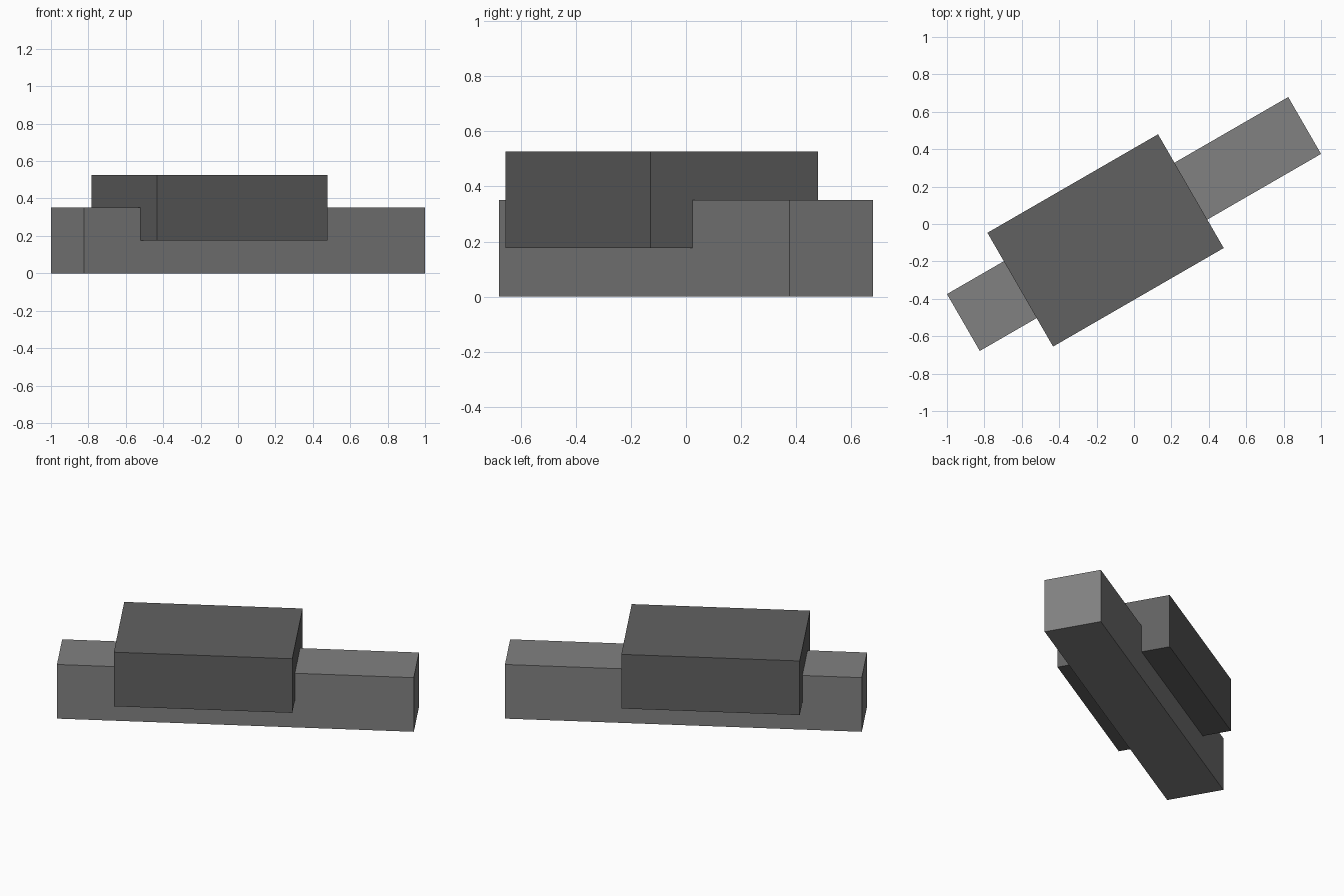
import bpy
from math import radians, cos, sin
from mathutils import Matrix

cube = bpy.data.objects.get("Cube")
if cube:
    bpy.data.objects.remove(cube, do_unlink=True)

TURN = radians(30)
UNIT = 2 / (6 * cos(TURN) + sin(TURN))  # beam is 6 x 1 x 1 units


def material(name, grey):
    mat = bpy.data.materials.new(name)
    mat.use_nodes = True
    colour = (grey, grey, grey, 1)
    mat.diffuse_color = colour
    mat.node_tree.nodes["Principled BSDF"].inputs["Base Color"].default_value = colour
    return mat


def box(name, size, centre, mat):
    """Box measured in units along the turned axis of the beam."""
    bpy.ops.mesh.primitive_cube_add(size=1)
    obj = bpy.context.object
    obj.name = name
    obj.data.transform(
        Matrix.Rotation(TURN, 4, "Z")
        @ Matrix.Scale(UNIT, 4)
        @ Matrix.Translation(centre)
        @ Matrix.Diagonal((*size, 1))
    )
    obj.data.materials.append(mat)
    return obj


# Long beam resting on the ground
box("long_beam", (6, 1, 1), (0, 0, 0.5), material("mid_grey", 0.22))

# Wide block straddling the beam, half sunk into it
box("wide_block", (3, 2, 1), (-0.5, 0, 1), material("dark_grey", 0.12))
